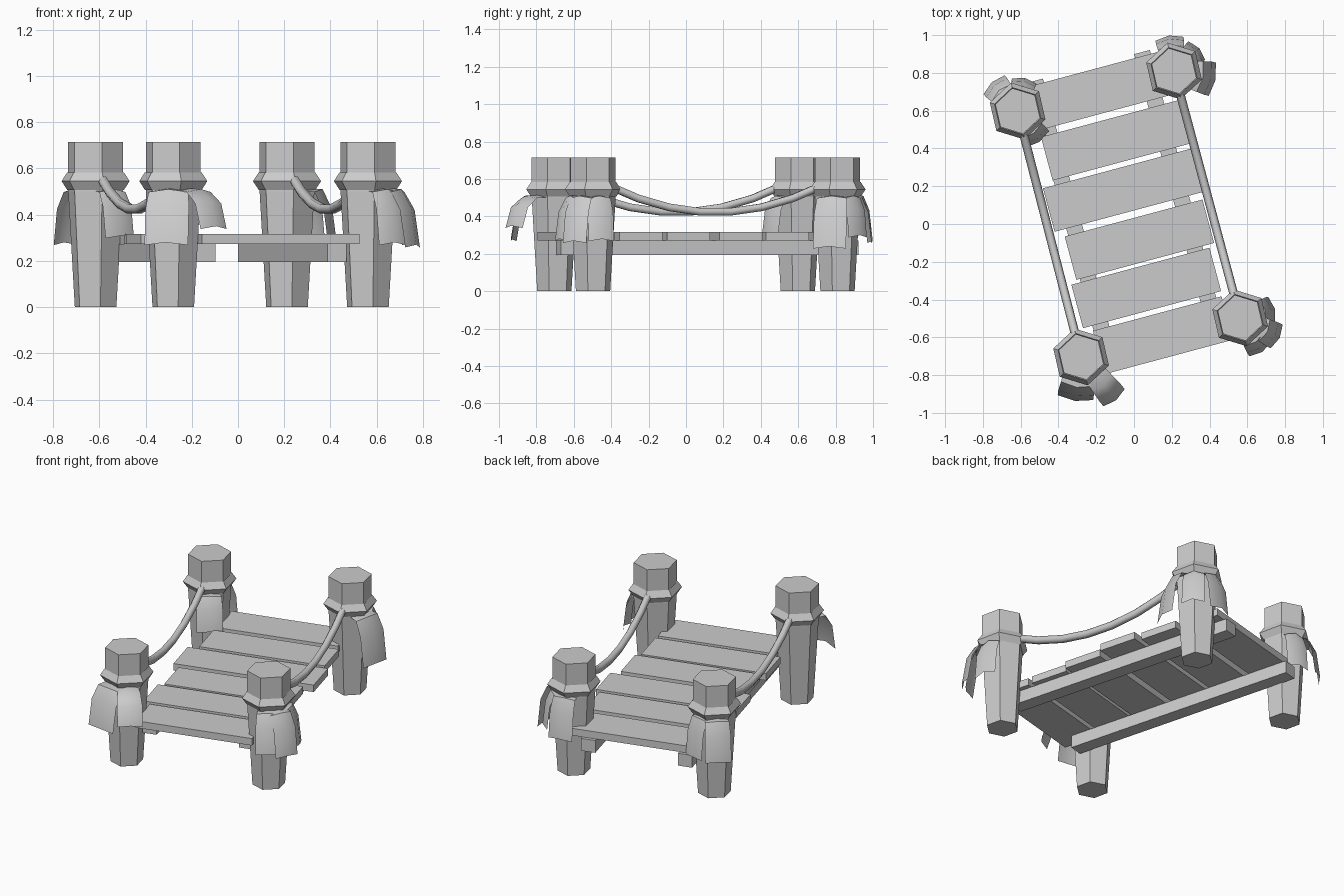
import bpy, bmesh
from math import radians, sin, cos, pi
from mathutils import Vector, Matrix

if "Cube" in bpy.data.objects:
    bpy.data.objects.remove(bpy.data.objects["Cube"])

ROT = radians(15)
DECK = Matrix.Translation((-0.031, 0.052, 0)) @ Matrix.Rotation(ROT, 4, 'Z')
HEX = radians(43)


def finish(name, bm, smooth=None):
    mesh = bpy.data.meshes.new(name)
    bm.to_mesh(mesh)
    bm.free()
    ob = bpy.data.objects.new(name, mesh)
    bpy.context.collection.objects.link(ob)
    if smooth:
        bpy.context.view_layer.objects.active = ob
        ob.select_set(True)
        bpy.ops.object.shade_smooth_by_angle(angle=radians(smooth))
        ob.select_set(False)
    return ob


def box(name, u0, u1, v0, v1, z0, z1):
    bm = bmesh.new()
    size = Matrix.Diagonal((u1 - u0, v1 - v0, z1 - z0, 1))
    mid = Matrix.Translation(((u0 + u1) / 2, (v0 + v1) / 2, (z0 + z1) / 2))
    bmesh.ops.create_cube(bm, size=1, matrix=DECK @ mid @ size)
    return finish(name, bm)


def hex_lathe(name, pos, profile, closed=False):
    """Six-sided turning of (radius, z) points; closed profiles make rings."""
    bm = bmesh.new()
    rings = [[bm.verts.new((pos[0] + r * cos(HEX + k * pi / 3),
                            pos[1] + r * sin(HEX + k * pi / 3), z))
              for k in range(6)] for r, z in profile]
    pairs = list(zip(rings, rings[1:]))
    if closed:
        pairs.append((rings[-1], rings[0]))
    else:
        bm.faces.new(rings[0][::-1])
        bm.faces.new(rings[-1])
    for a, b in pairs:
        for k in range(6):
            j = (k + 1) % 6
            bm.faces.new((a[k], a[j], b[j], b[k]))
    bmesh.ops.recalc_face_normals(bm, faces=bm.faces)
    return finish(name, bm)


def leaf(name, pos, angle, reach, z_end, width):
    """Drooping strip, slightly arched across, hanging from under the collar."""
    a = radians(angle)
    out, side = Vector((cos(a), sin(a), 0)), Vector((-sin(a), cos(a), 0))
    drop = 0.52 - z_end
    path = [(0.09, 0.515, 0.8), (0.09 + (reach - 0.09) * 0.5, 0.51, 0.92),
            (0.09 + (reach - 0.09) * 0.82, 0.52 - drop * 0.35, 1.0),
            (reach, z_end, 1.0)]
    bm = bmesh.new()
    rows = []
    for r, z, w in path:
        rows.append([bm.verts.new(Vector((pos[0], pos[1], z - 0.012 * abs(s)))
                                  + out * (r - 0.018 * abs(s))
                                  + side * (s * w * width / 2))
                     for s in (-1, 0, 1)])
    for p, q in zip(rows, rows[1:]):
        for i in range(2):
            bm.faces.new((p[i], q[i], q[i + 1], p[i + 1]))
    return finish(name, bm, 50)


def rope(name, p, q, radius=0.023):
    """Sagging six-sided rope between two posts."""
    p, q = Vector((*p, 0)), Vector((*q, 0))
    along = (q - p).normalized()
    side = Vector((-along.y, along.x, 0))
    mid, half = (p + q) / 2, (q - p).length / 2 - 0.08
    n, bm, rings = 7, bmesh.new(), []
    for i in range(n + 1):
        s = -1 + 2 * i / n
        c = mid + along * s * half + Vector((0, 0, 0.422 + 0.145 * s * s))
        up = (Vector((0, 0, 1)) - along * (0.29 * s / half)).normalized()
        rings.append([bm.verts.new(c + radius * (side * cos(k * pi / 3) + up * sin(k * pi / 3)))
                      for k in range(6)])
    for a, b in zip(rings, rings[1:]):
        for k in range(6):
            j = (k + 1) % 6
            bm.faces.new((a[k], a[j], b[j], b[k]))
    bm.faces.new(rings[0])
    bm.faces.new(rings[-1])
    bmesh.ops.recalc_face_normals(bm, faces=bm.faces)
    return finish(name, bm, 65)


# Posts with their leaves: (angle, reach, tip height, width)
POSTS = {
    "back_left": ((-0.616, 0.598), [(132, 0.205, 0.28, 0.15), (78, 0.18, 0.28, 0.13),
                                    (-55, 0.20, 0.31, 0.15)]),
    "back_right": ((0.212, 0.81), [(98, 0.19, 0.27, 0.15), (42, 0.18, 0.30, 0.13),
                                   (-12, 0.225, 0.24, 0.18)]),
    "front_right": ((0.562, -0.497), [(15, 0.19, 0.28, 0.14), (-27, 0.235, 0.27, 0.14),
                                      (-57, 0.215, 0.28, 0.14)]),
    "front_left": ((-0.28, -0.704), [(-51, 0.295, 0.35, 0.145), (-98, 0.235, 0.28, 0.19)]),
}
for name, (pos, leaves) in POSTS.items():
    hex_lathe(name + "_post", pos, [(0.094, 0), (0.124, 0.5), (0.124, 0.715)])
    hex_lathe(name + "_collar", pos,
              [(0.112, 0.545), (0.128, 0.507), (0.154, 0.545), (0.128, 0.583)], closed=True)
    for i, args in enumerate(leaves):
        leaf(f"{name}_leaf_{i + 1}", pos, *args)

# Rope rails
rope("left_rope", POSTS["back_left"][0], POSTS["front_left"][0])
rope("right_rope", POSTS["back_right"][0], POSTS["front_right"][0])

# Deck planks: left end, right end, centre along the bridge
PLANKS = [(-0.33, 0.40, 0.67), (-0.34, 0.42, 0.395), (-0.40, 0.45, 0.13),
          (-0.355, 0.40, -0.146), (-0.387, 0.37, -0.402), (-0.34, 0.365, -0.667)]
for i, (u0, u1, v) in enumerate(PLANKS):
    box(f"plank_{i + 1}", u0, u1, v - 0.119, v + 0.119, 0.272, 0.316)

# Support beams
for name, s in (("left_beam", -1), ("right_beam", 1)):
    box(name, s * 0.293 - 0.043, s * 0.293 + 0.043, -0.68, 0.81, 0.195, 0.272)
